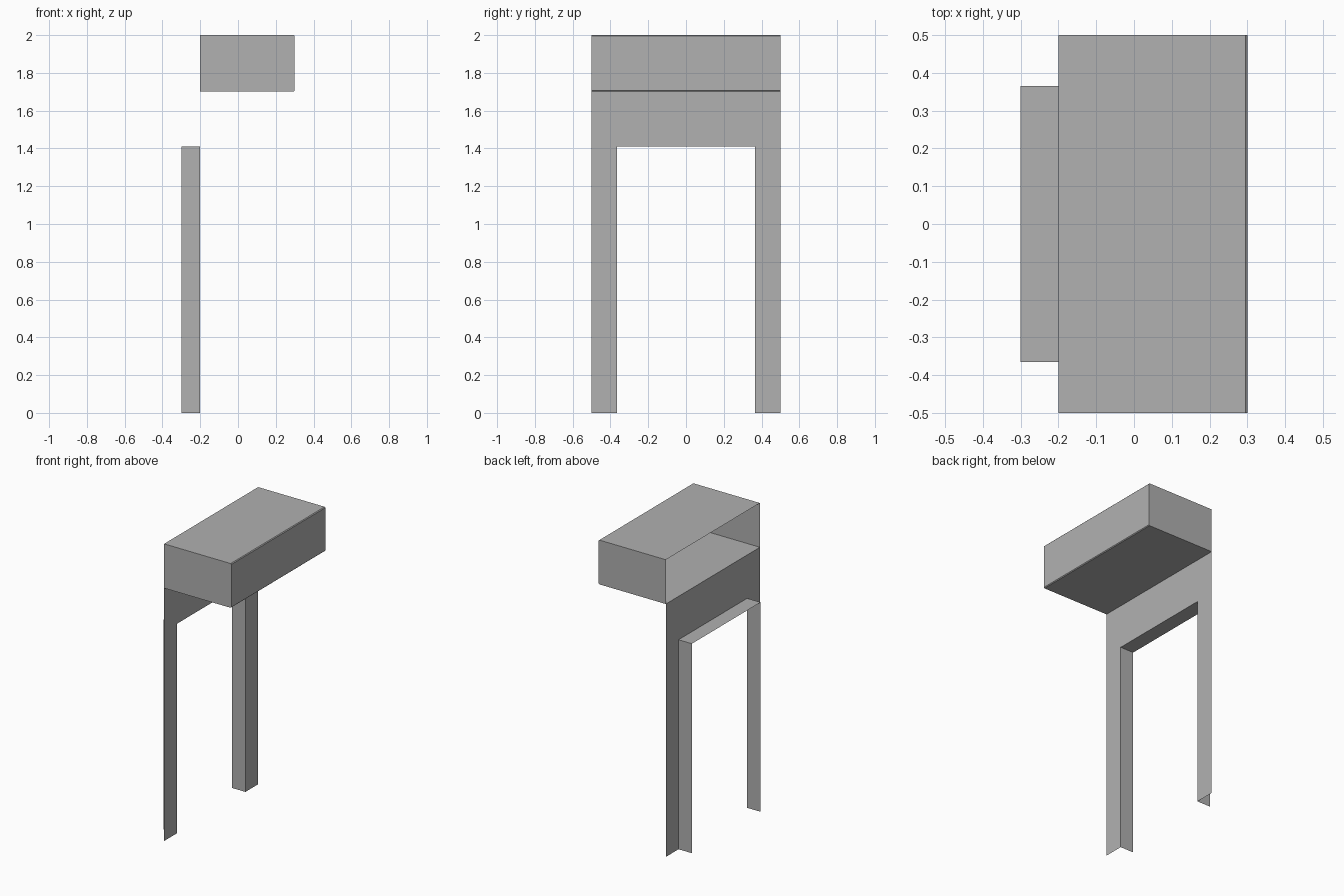
import bpy

if "Cube" in bpy.data.objects:
    bpy.data.objects.remove(bpy.data.objects["Cube"])

WALL_X = -0.2      # plane of the facade sheet
HALF_W = 0.5       # half width of the model
DOOR_Y = 0.365     # half width of the opening
DOOR_Z = 1.41      # opening height
BOX_Z = 1.702      # underside of the canopy

grey = bpy.data.materials.new("dark_grey")
grey.diffuse_color = (0.44, 0.44, 0.44, 1)
grey.use_nodes = True
grey.node_tree.nodes["Principled BSDF"].inputs["Base Color"].default_value = grey.diffuse_color


def add_mesh(name, verts, faces):
    mesh = bpy.data.meshes.new(name)
    mesh.from_pydata(verts, [], faces)
    mesh.materials.append(grey)
    obj = bpy.data.objects.new(name, mesh)
    bpy.context.collection.objects.link(obj)
    return obj


def strip(name, path_a, path_b):
    """Skin quads between two matching open paths."""
    n = len(path_a)
    faces = [(i, i + 1, n + i + 1, n + i) for i in range(n - 1)]
    return add_mesh(name, path_a + path_b, faces)


# Door opening path, shared by the sheet and the reveal
opening = [(-DOOR_Y, 0), (-DOOR_Y, DOOR_Z), (DOOR_Y, DOOR_Z), (DOOR_Y, 0)]
outline = [(-HALF_W, 0), (-HALF_W, BOX_Z), (HALF_W, BOX_Z), (HALF_W, 0)]


def at_x(path, x):
    return [(x, y, z) for y, z in path]


# Flat facade sheet around the opening
strip("facade_sheet", at_x(outline, WALL_X), at_x(opening, WALL_X))

# Thin reveal: two jambs and the soffit, running backwards
strip("door_reveal", at_x(opening, WALL_X), at_x(opening, -0.3))

# Canopy: open-backed box with small chamfers along its front edges
c = 0.005
profile = [(WALL_X, BOX_Z), (0.3 - c, BOX_Z), (0.3, BOX_Z + c),
           (0.3, 2 - c), (0.3 - c, 2), (WALL_X, 2)]
n = len(profile)
verts = [(x, y, z) for y in (-HALF_W, HALF_W) for x, z in profile]
faces = [(i, i + n, i + n + 1, i + 1) for i in range(n - 1)]
faces += [tuple(range(n)), tuple(reversed(range(n, 2 * n)))]
add_mesh("canopy_box", verts, faces)
